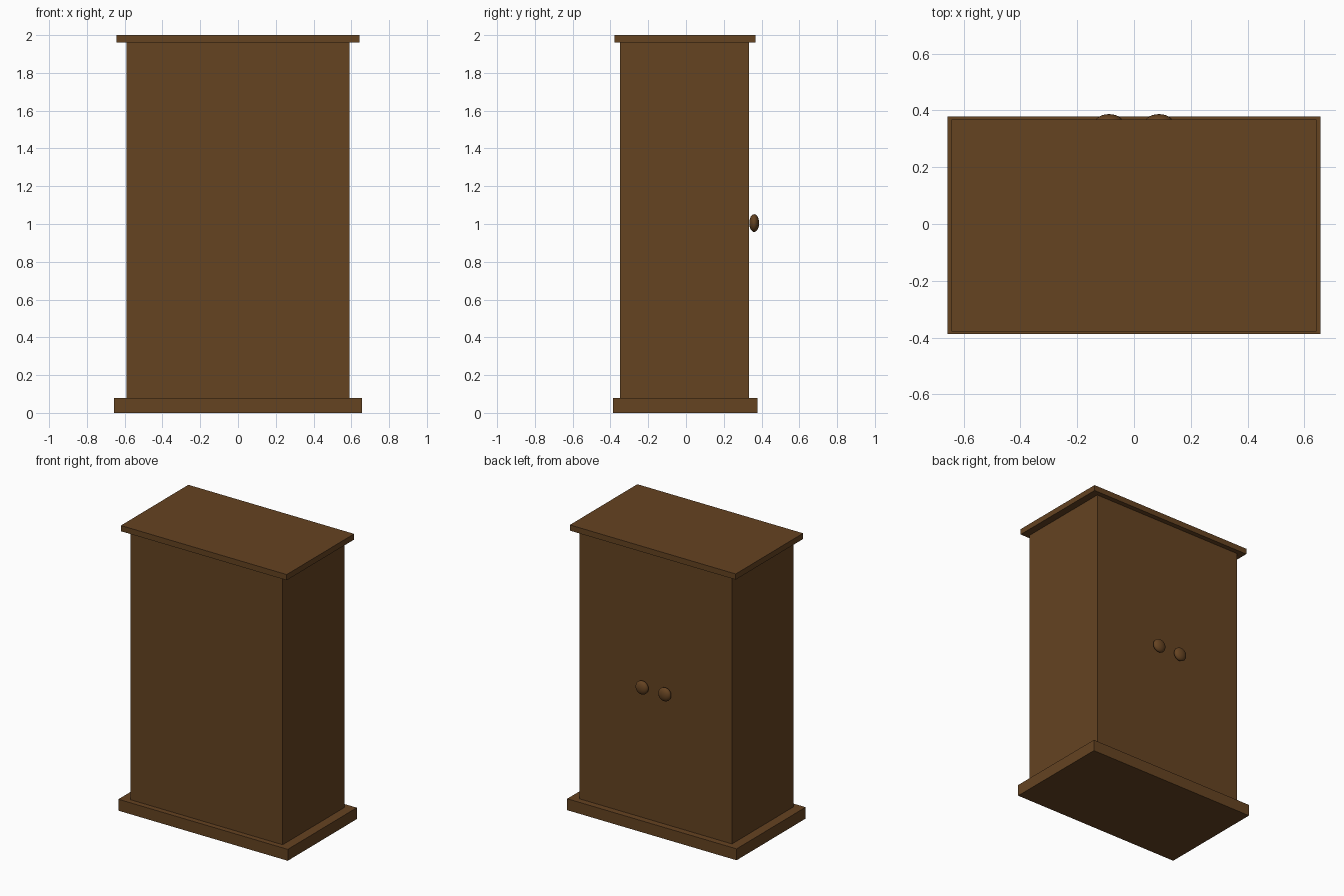
import bpy

if "Cube" in bpy.data.objects:
    bpy.data.objects.remove(bpy.data.objects["Cube"])

wood = bpy.data.materials.new("dark_brown_wood")
wood.diffuse_color = (0.130, 0.056, 0.0155, 1)
wood.use_nodes = True
wood.node_tree.nodes["Principled BSDF"].inputs["Base Color"].default_value = wood.diffuse_color


def box(name, half_x, y0, y1, z0, z1):
    bpy.ops.mesh.primitive_cube_add(size=1)
    o = bpy.context.object
    o.name = name
    centre = ((y0 + y1) / 2, (z0 + z1) / 2)
    for v in o.data.vertices:
        v.co.x *= half_x * 2
        v.co.y = v.co.y * (y1 - y0) + centre[0]
        v.co.z = v.co.z * (z1 - z0) + centre[1]
    o.data.materials.append(wood)
    return o


# Plinth, cabinet and top board
box("base", 0.657, -0.387, 0.378, 0.0, 0.08)
box("cabinet_body", 0.591, -0.349, 0.334, 0.08, 1.96)
box("top_board", 0.643, -0.379, 0.368, 1.96, 2.0)

# Pair of flattened round knobs
for side, x in (("left", -0.088), ("right", 0.088)):
    bpy.ops.mesh.primitive_uv_sphere_add(segments=32, ring_count=16, radius=1)
    knob = bpy.context.object
    knob.name = side + "_knob"
    for v in knob.data.vertices:
        v.co = (v.co.x * 0.047 + x, v.co.y * 0.026 + 0.361, v.co.z * 0.047 + 1.005)
    knob.data.materials.append(wood)
    bpy.ops.object.shade_smooth()
